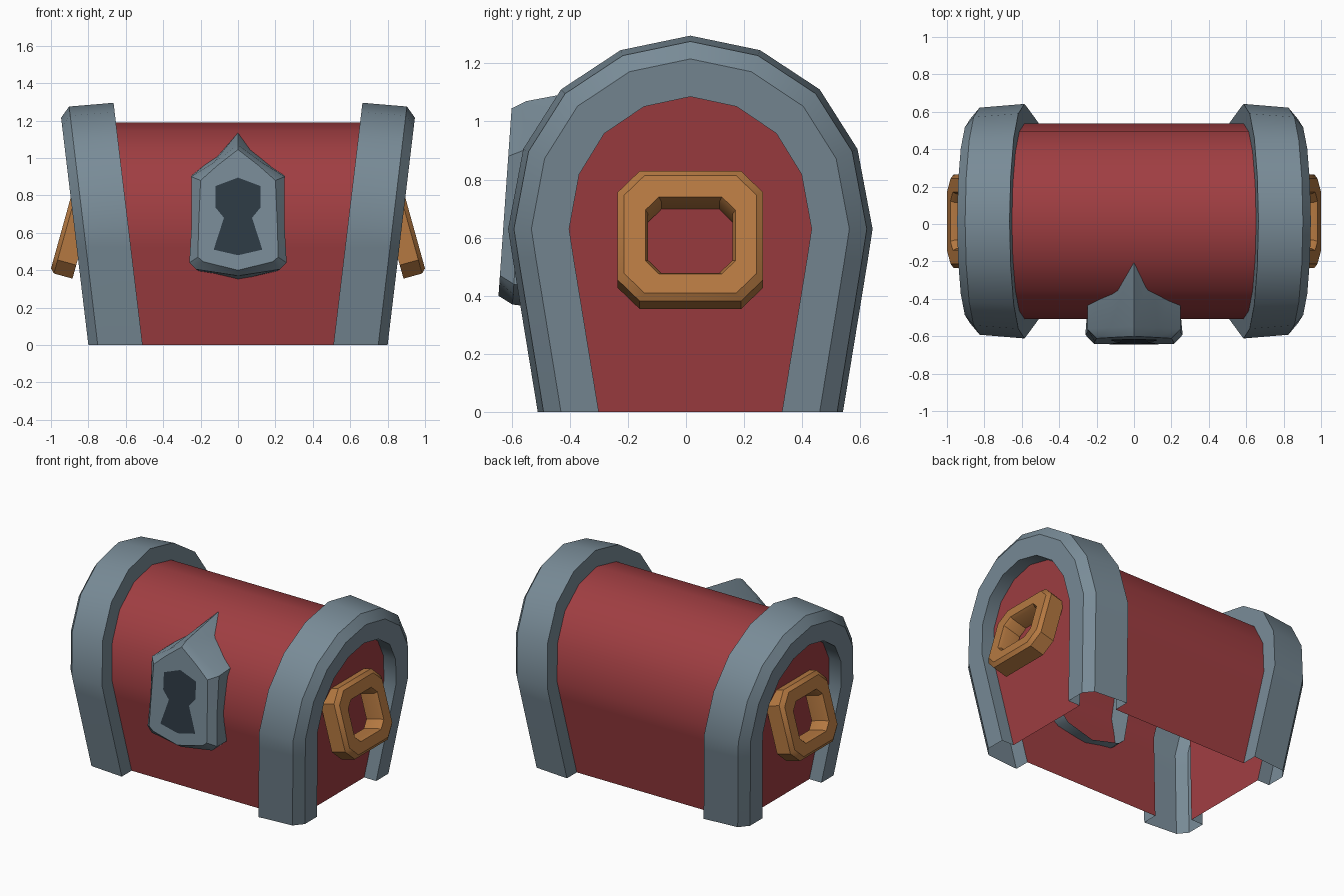
import bpy, bmesh, math
from mathutils import Vector

if "Cube" in bpy.data.objects:
    bpy.data.objects.remove(bpy.data.objects["Cube"])

CY = 0.015      # depth centre of the chest
TILT = 0.12     # ends lean outwards with height


def material(name, rgb):
    m = bpy.data.materials.new(name)
    m.diffuse_color = (*rgb, 1)
    m.use_nodes = True
    m.node_tree.nodes["Principled BSDF"].inputs["Base Color"].default_value = m.diffuse_color
    return m


RED = material("red_paint", (0.35, 0.048, 0.054))
STEEL = material("steel", (0.19, 0.26, 0.31))
BRASS = material("brass", (0.46, 0.19, 0.053))
DARK = material("dark", (0.026, 0.042, 0.058))


def loft(name, rows, mat, centre, close_rows=False, close_cols=False,
         cap_first=False, cap_last=False, angle=32):
    """Skin rows of points, with normals facing away from centre."""
    bm = bmesh.new()
    v = [[bm.verts.new(p) for p in r] for r in rows]
    nr, nc = len(v), len(v[0])
    for i in range(nr if close_rows else nr - 1):
        for j in range(nc if close_cols else nc - 1):
            a, b = v[i], v[(i + 1) % nr]
            k = (j + 1) % nc
            bm.faces.new((a[j], a[k], b[k], b[j]))
    if cap_first:
        bm.faces.new(v[0])
    if cap_last:
        bm.faces.new(v[-1])
    bmesh.ops.recalc_face_normals(bm, faces=bm.faces)
    c = Vector(centre)
    out = sum(f.normal.dot(f.calc_center_median() - c) * f.calc_area()
              for f in bm.faces)
    if out < 0:
        bmesh.ops.reverse_faces(bm, faces=bm.faces)
    me = bpy.data.meshes.new(name)
    bm.to_mesh(me)
    bm.free()
    me.polygons.foreach_set("use_smooth", [True] * len(me.polygons))
    me.set_sharp_from_angle(angle=math.radians(angle))
    me.materials.append(mat)
    ob = bpy.data.objects.new(name, me)
    bpy.context.collection.objects.link(ob)
    return ob


def mirrored(half):
    """Complete a half outline that starts and may end on the centre line."""
    return half + [(-a, b) for a, b in reversed(half) if a > 1e-6]


# Arched outline of the chest, half width and height
ARCH = [(0.525, 0), (0.61, 0.52), (0.627, 0.63), (0.575, 0.905),
        (0.445, 1.11), (0.24, 1.245), (0, 1.295)]


def arch(x0, inset, s):
    """Arch outline shrunk by inset, on the leaning end plane x0."""
    half = []
    for y, z in ARCH:
        if z <= 0.63:
            y -= inset
        else:
            y *= 1 - inset / 0.627
            z = 0.63 + (z - 0.63) * (1 - inset / 0.665)
        half.append((y, z))
    return [(s * (x0 + TILT * z), y + CY, z) for y, z in mirrored(half)]


# Barrel-shaped body, open underneath
loft("body", [arch(0.51, 0.105, -1), arch(0.51, 0.105, 1)], RED, (0, 0, 0.4))


def octagon(w, h0, h1, c):
    return [(w, h0 + c), (w, h1 - c), (w - c, h1), (c - w, h1),
            (-w, h1 - c), (-w, h0 + c), (c - w, h0), (w - c, h0)]


t = math.radians(15.5)
for s, side in ((1, "right"), (-1, "left")):
    # Chamfered metal band around each end
    section = [(0.51, 0.105), (0.51, 0), (0.75, 0.02),
               (0.80, 0.08), (0.80, 0.21), (0.71, 0.21)]
    loft(side + "_band", [arch(x, o, s) for x, o in section], STEEL,
         (s * 0.6, 0, 0.5))

    # Recessed end panel
    loft(side + "_panel", [arch(0.71, 0.21, s)], RED, (0, 0, 0.4),
         cap_first=True)

    # Hanging square ring handle
    D, B = 0.125, 0.022
    rings = [(0, octagon(0.25, 0, 0.463, 0.075)),
             (D - B, octagon(0.25, 0, 0.463, 0.075)),
             (D, octagon(0.25 - B, B, 0.463 - B, 0.07)),
             (D, octagon(0.155, 0.09, 0.365, 0.047)),
             (D - B, octagon(0.145, 0.10, 0.355, 0.045)),
             (0, octagon(0.145, 0.10, 0.355, 0.045))]
    rows = [[(s * (0.885 + d * math.cos(t) - h * math.sin(t)), y + CY,
              0.355 + d * math.sin(t) + h * math.cos(t)) for y, h in ring]
            for d, ring in rings]
    loft(side + "_handle", rows, BRASS, (s * 0.88, CY, 0.6),
         close_rows=True, close_cols=True)


def front_y(z):
    return -0.6 - (1.045 - z) * 0.07


# Pointed lock housing
face = [(0, 1.045), (0.11, 0.96), (0.20, 0.88), (0.21, 0.65),
        (0.215, 0.47), (0.185, 0.445), (0, 0.40)]
rim = [(0, 1.07), (0.13, 0.975), (0.25, 0.90), (0.248, 0.65),
       (0.26, 0.44), (0.225, 0.405), (0, 0.37)]
root = [(0, 1.135), (0.10, 1.03), (0.245, 0.915), (0.24, 0.65),
        (0.24, 0.42), (0.20, 0.39), (0, 0.345)]
rows = [[(x, front_y(z), z) for x, z in mirrored(face)],
        [(x, front_y(z) + 0.05, z) for x, z in mirrored(rim)],
        [(x, -0.2 - (1.135 - z) * 0.25, z) for x, z in mirrored(root)]]
loft("lock", rows, STEEL, (0, -0.45, 0.7), close_cols=True, cap_first=True)

# Dark keyhole inlay on the lock face
key = [(0, 0.895), (0.12, 0.85), (0.12, 0.735), (0.075, 0.68),
       (0.13, 0.51), (0, 0.48)]
loft("keyhole", [[(x, front_y(z) - 0.004, z) for x, z in mirrored(key)]],
     DARK, (0, 0, 0.7), cap_first=True)
